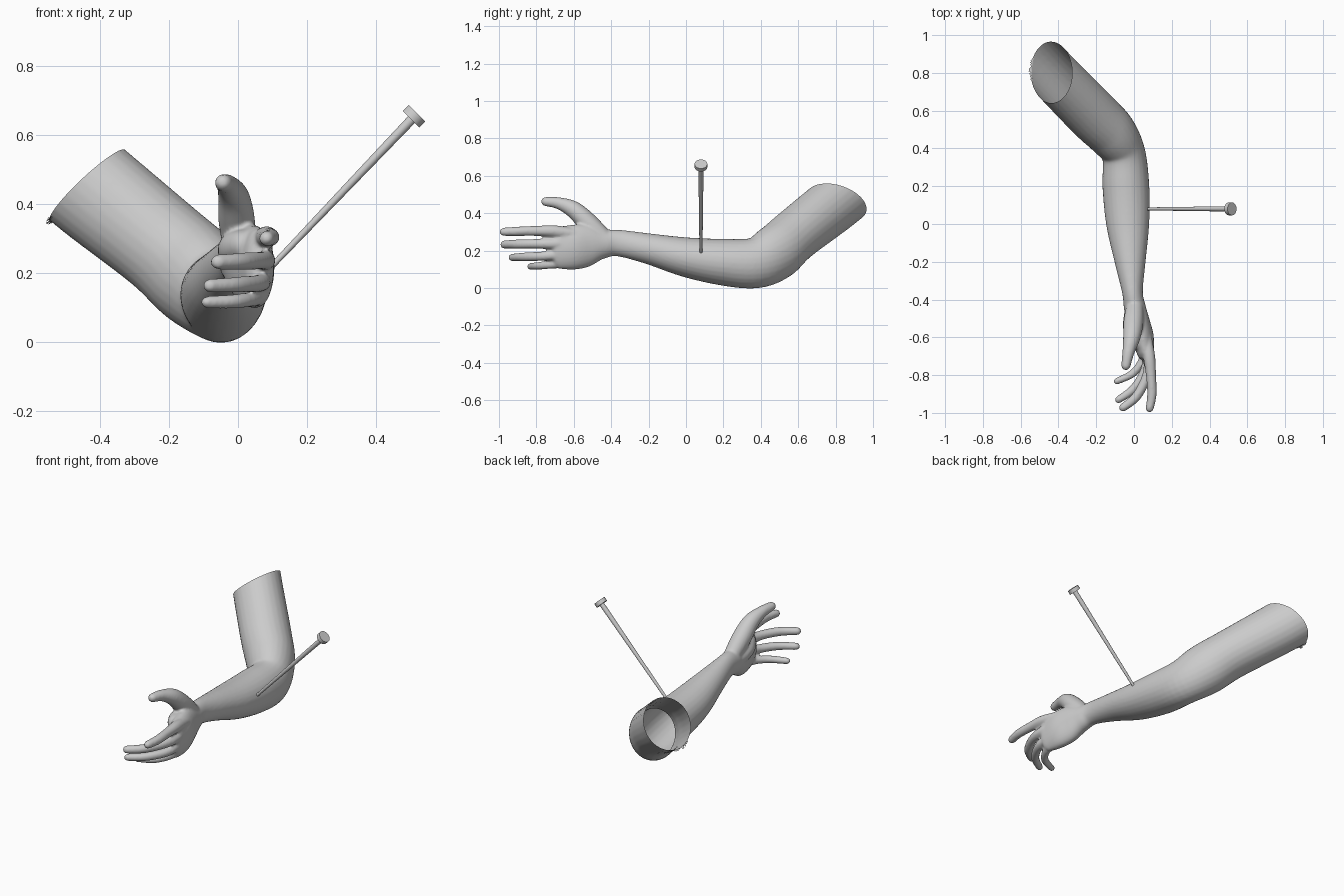
import bpy, bmesh, math, random
from mathutils import Vector

if "Cube" in bpy.data.objects:
    bpy.data.objects.remove(bpy.data.objects["Cube"])

random.seed(3)
SIDES = 28


def catmull(p0, p1, p2, p3, t):
    return [0.5 * (2*b + (c - a)*t + (2*a - 5*b + 4*c - d)*t*t + (3*b - a - 3*c + d)*t**3)
            for a, b, c, d in zip(p0, p1, p2, p3)]


def tube(bm, stations, steps=6, tip=True):
    """Closed tube through (x, y, z, half width, half height) stations, with an optional round tip."""
    s = [stations[0]] + stations + [stations[-1]]
    pts = [catmull(*s[i:i + 4], k / steps) for i in range(len(s) - 3) for k in range(steps)]
    pts.append(list(stations[-1]))
    cen = [Vector(p[:3]) for p in pts]
    tan = [(cen[min(i + 1, len(cen) - 1)] - cen[max(i - 1, 0)]).normalized() for i in range(len(cen))]
    if tip:
        r, base, c, t = min(pts[-1][3:]), pts[-1], cen[-1], tan[-1]
        for a in (0.5, 1.0, 1.4):
            pts.append(base[:3] + [base[3] * math.cos(a), base[4] * math.cos(a)])
            cen.append(c + t * r * math.sin(a))
            tan.append(t)
    rings = []
    for p, c, t in zip(pts, cen, tan):
        side = t.cross(Vector((0, 0, 1))).normalized()
        up = side.cross(t)
        rings.append([bm.verts.new(c + side * p[3] * math.cos(a) + up * p[4] * math.sin(a))
                      for a in (2 * math.pi * k / SIDES for k in range(SIDES))])
    for a, b in zip(rings, rings[1:]):
        for k in range(SIDES):
            j = (k + 1) % SIDES
            bm.faces.new((a[k], a[j], b[j], b[k]))
    bm.faces.new(rings[0])
    bm.faces.new(rings[-1][::-1])


bm = bmesh.new()
# upper arm, elbow, forearm, wrist and palm
tube(bm, [(-.535, .91, .54, .135, .15), (-.425, .79, .445, .137, .152), (-.22, .58, .28, .14, .143),
          (-.12, .48, .19, .134, .15), (-.055, .37, .134, .116, .136), (-.043, .2, .138, .124, .125),
          (-.033, 0, .165, .114, .106), (-.02, -.2, .21, .082, .082), (-.008, -.36, .24, .055, .071),
          (.004, -.44, .236, .058, .078), (.022, -.52, .23, .062, .112), (.045, -.6, .218, .06, .12),
          (.06, -.68, .215, .045, .113)], tip=True)
# fingers from index to little, then thumb and the pad at its base
digits = [
    [(.06, -.58, .285, .03), (.08, -.7, .303, .032), (.09, -.8, .305, .027), (.095, -.9, .303, .025), (.083, -.975, .3, .022)],
    [(.055, -.58, .235, .03), (.078, -.7, .236, .03), (.07, -.8, .236, .026), (.015, -.91, .234, .025), (-.058, -.972, .232, .022)],
    [(.05, -.58, .185, .03), (.068, -.68, .178, .028), (.06, -.77, .17, .025), (.0, -.87, .166, .023), (-.082, -.93, .163, .02)],
    [(.04, -.56, .145, .03), (.055, -.65, .134, .027), (.045, -.72, .125, .022), (-.005, -.79, .118, .021), (-.09, -.832, .115, .018)],
    [(.005, -.43, .26, .045), (-.003, -.52, .345, .053), (-.012, -.6, .418, .046), (-.03, -.68, .453, .032), (-.043, -.75, .462, .025)],
    [(-.005, -.46, .24, .045), (-.008, -.55, .27, .05), (.02, -.62, .28, .045)],
]
for d in digits:
    tube(bm, [p + (p[3],) for p in d])
bmesh.ops.recalc_face_normals(bm, faces=bm.faces)
mesh = bpy.data.meshes.new("arm_parts")
bm.to_mesh(mesh)
bm.free()
src = bpy.data.objects.new("arm_parts", mesh)
bpy.context.collection.objects.link(src)

# fuse the parts into one smooth skin
rm = src.modifiers.new("fuse", 'REMESH')
rm.mode, rm.voxel_size = 'VOXEL', 0.007
sm = src.modifiers.new("soften", 'SMOOTH')
sm.factor, sm.iterations = 0.5, 7
bpy.context.view_layer.update()
skin = bpy.data.meshes.new_from_object(src.evaluated_get(bpy.context.evaluated_depsgraph_get()))
bpy.data.objects.remove(src)

# open, slanted shoulder end with a torn corner
bm = bmesh.new()
bm.from_mesh(skin)
n = Vector((-.66, .145, .74)).normalized()
bmesh.ops.bisect_plane(bm, geom=bm.verts[:] + bm.edges[:] + bm.faces[:], plane_co=(-.44, .79, .455),
                       plane_no=n, clear_outer=True)
for v in bm.verts:
    if v.is_boundary and (v.co - Vector((-.53, .82, .36))).length < 0.06:
        v.co += n * random.uniform(-.006, .002) + Vector((-.012, 0, -.012)) * random.random()
for f in bm.faces:
    f.smooth = True
bm.to_mesh(skin)
bm.free()
arm = bpy.data.objects.new("arm", skin)
bpy.context.collection.objects.link(arm)


# pin stuck into the forearm
def rod(name, a, b, r1, r2):
    a, b = Vector(a), Vector(b)
    bpy.ops.mesh.primitive_cone_add(vertices=24, radius1=r1, radius2=r2, depth=(b - a).length,
                                    location=(a + b) / 2, rotation=(b - a).to_track_quat('Z', 'Y').to_euler())
    bpy.context.object.name = name
    bpy.ops.object.shade_smooth_by_angle()


rod("pin_shaft", (.072, .08, .192), (.51, .08, .652), .008, .014)
rod("pin_head", (.502, .08, .646), (.519, .08, .663), .034, .034)
